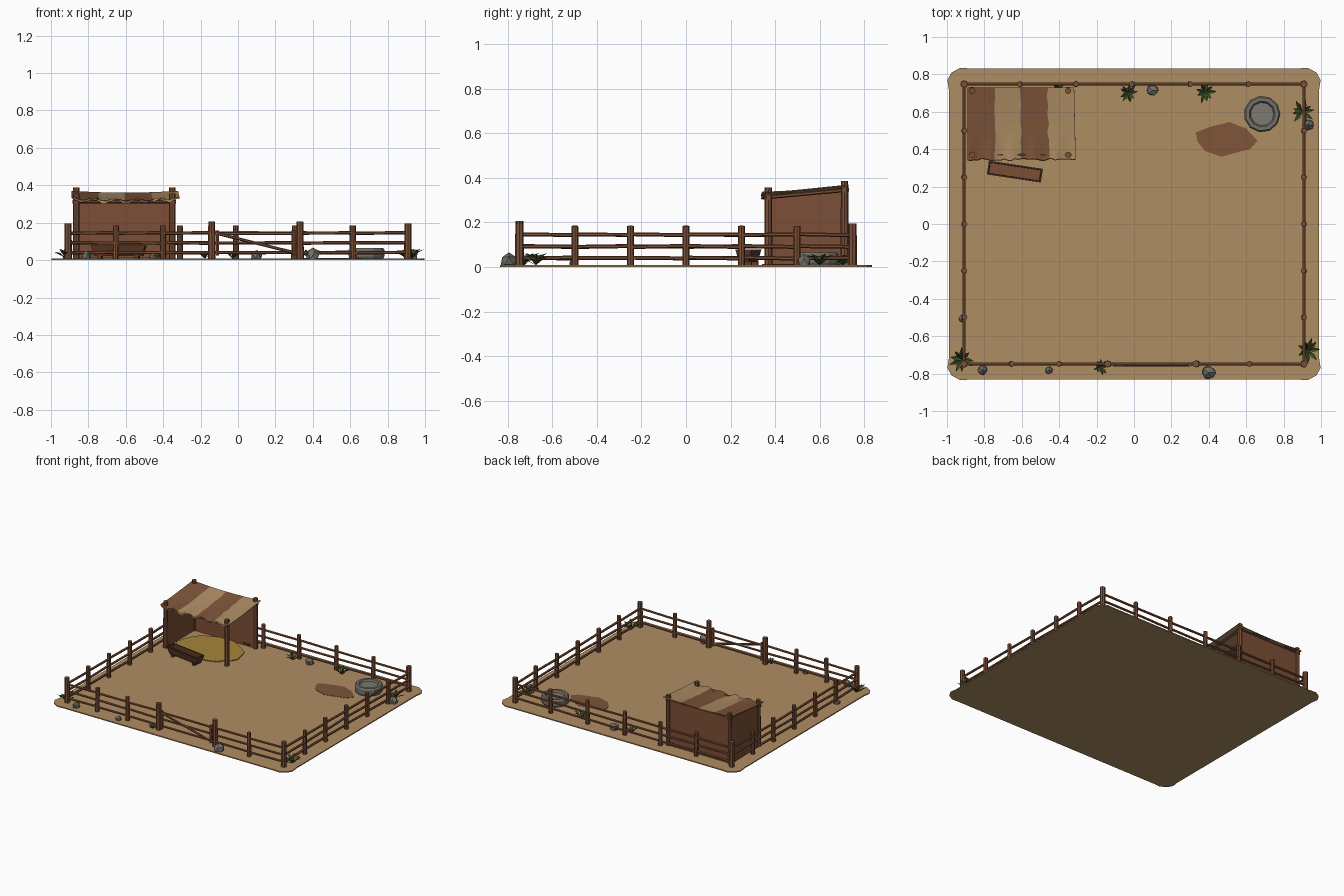
import bpy, bmesh, math, random
from mathutils import Vector, Matrix

random.seed(4)
cube = bpy.data.objects.get("Cube")
if cube:
    bpy.data.objects.remove(cube, do_unlink=True)


def material(name, *rgb):
    lin = [((c / 255 + 0.055) / 1.055) ** 2.4 for c in rgb] + [1.0]
    m = bpy.data.materials.new(name)
    m.use_nodes = True
    m.diffuse_color = lin
    m.node_tree.nodes["Principled BSDF"].inputs["Base Color"].default_value = lin
    return m


SAND = material("sand", 175, 141, 98)
WOOD = material("brown wood", 124, 79, 54)
DARK = material("dark wood", 92, 58, 40)
MUD = material("brown mud and cloth", 127, 85, 58)
CLOTH = material("tan cloth", 174, 142, 100)
HAY = material("hay", 168, 132, 58)
STONE = material("grey stone", 116, 113, 106)
WATER = material("trough water", 124, 122, 112)
LEAF = material("green leaf", 70, 98, 44)
LEAF2 = material("dark green leaf", 50, 74, 36)

TOP = 0.008  # ground surface


def finish(bm, name, *mats):
    bmesh.ops.recalc_face_normals(bm, faces=bm.faces)
    me = bpy.data.meshes.new(name)
    bm.to_mesh(me)
    bm.free()
    for m in mats:
        me.materials.append(m)
    ob = bpy.data.objects.new(name, me)
    bpy.context.collection.objects.link(ob)
    return ob


def pole(bm, a, b, r, sides=8, taper=1.0):
    a, b = Vector(a), Vector(b)
    d = b - a
    mat = Matrix.Translation((a + b) / 2) @ d.to_track_quat("Z", "Y").to_matrix().to_4x4()
    bmesh.ops.create_cone(bm, cap_ends=True, segments=sides, radius1=r,
                          radius2=r * taper, depth=d.length, matrix=mat)


def prism(name, pts, z0, z1, mat):
    bm = bmesh.new()
    face = bm.faces.new([bm.verts.new((x, y, z0)) for x, y in pts])
    up = bmesh.ops.extrude_face_region(bm, geom=[face])
    bmesh.ops.translate(bm, vec=(0, 0, z1 - z0),
                        verts=[v for v in up["geom"] if isinstance(v, bmesh.types.BMVert)])
    return finish(bm, name, mat)


# Ground slab with worn, rounded corners
outline = []
for sx, sy in ((1, 1), (-1, 1), (-1, -1), (1, -1)):
    corner = [(0.99, 0.72), (0.998, 0.77), (0.975, 0.81), (0.93, 0.835), (0.88, 0.832)]
    if sx * sy < 0:
        corner.reverse()
    outline += [(sx * x, sy * y) for x, y in corner]
prism("ground", outline, 0, TOP, SAND)

# Mud patch
prism("mud_patch", [(0.33, 0.49), (0.41, 0.52), (0.51, 0.545), (0.6, 0.51), (0.66, 0.445),
                    (0.62, 0.4), (0.54, 0.38), (0.47, 0.36), (0.38, 0.39), (0.34, 0.44)],
      TOP, TOP + 0.002, MUD)

# Hay bedding with a ragged edge
hay = []
for i in range(28):
    a = math.tau * i / 28
    k = random.uniform(0.92, 1.03)
    hay.append((-0.595 + 0.26 * k * math.cos(a), 0.525 + 0.185 * k * math.sin(a)))
prism("hay_bedding", hay, TOP, TOP + 0.006, HAY)

# Fence posts and rails
X, Y = 0.908, 0.748
back = [(x, Y) for x in (-X, -0.61, -0.31, -0.01, 0.3, 0.61, X)]
sides = [[(s * X, Y * (1 - i / 3)) for i in range(7)] for s in (-1, 1)]
front_a = [(x, -Y) for x in (-X, -0.655, -0.4, -0.14)]
front_b = [(x, -Y) for x in (0.333, 0.617, X)]
runs = [back, front_a, front_b] + sides
posts, rails = bmesh.new(), bmesh.new()
done = set()
for run in runs:
    for x, y in run:
        key = (round(x, 2), round(y, 2))
        if key in done:
            continue
        done.add(key)
        gate_post = y < -0.7 and x in (-0.14, 0.333)
        corner_post = abs(x) == X and abs(y) > 0.7
        h = 0.207 if gate_post else 0.195 if corner_post else 0.185
        r = 0.020 if gate_post or corner_post else 0.016
        lean = random.uniform(-0.003, 0.003)
        pole(posts, (x, y, 0.002), (x + lean, y, h), r, 8, 0.92)
    for (x0, y0), (x1, y1) in zip(run, run[1:]):
        for z in (0.04, 0.092, 0.145):
            j = random.uniform(-0.003, 0.003)
            pole(rails, (x0, y0, z + j), (x1, y1, z - j), 0.0088, 6)
finish(posts, "fence_posts", WOOD)
finish(rails, "fence_rails", WOOD)

# Gate with a diagonal brace
gate = bmesh.new()
for z in (0.04, 0.092, 0.142):
    pole(gate, (-0.125, -Y, z), (0.315, -Y, z), 0.0085, 6)
for x in (-0.11, 0.3):
    pole(gate, (x, -Y - 0.004, 0.025), (x, -Y - 0.004, 0.158), 0.01, 6)
pole(gate, (-0.11, -Y - 0.008, 0.142), (0.3, -Y - 0.008, 0.04), 0.008, 6)
finish(gate, "gate", WOOD)

# Shelter frame
L, R, F, B = -0.865, -0.352, 0.37, 0.712
frame = bmesh.new()
for x in (L, R):
    pole(frame, (x, F, 0.002), (x, F, 0.357), 0.018, 8, 0.92)
    pole(frame, (x, B, 0.002), (x, B, 0.387), 0.018, 8, 0.92)
    pole(frame, (x, F - 0.02, 0.312), (x, B + 0.02, 0.347), 0.009, 6)
for y, z in ((F, 0.312), (B, 0.345)):
    pole(frame, (L - 0.02, y, z), (R + 0.02, y, z), 0.009, 6)
finish(frame, "shelter_frame", WOOD)

# Shelter walls: closed at the back and on one side
walls = bmesh.new()
for (x0, y0, h0), (x1, y1, h1) in (((L, B, 0.342), (R, B, 0.342)),
                                   ((L, F, 0.31), (L, B, 0.342))):
    walls.faces.new([walls.verts.new(p) for p in
                     ((x0, y0, 0.006), (x1, y1, 0.006), (x1, y1, h1), (x0, y0, h0))])
wall = finish(walls, "shelter_walls", WOOD)
thick = wall.modifiers.new("thickness", "SOLIDIFY")
thick.thickness, thick.offset = 0.01, 0

# Striped cloth roof, sagging between the posts and folded along the front
roof = bmesh.new()
NX, NY = 32, 8
bmesh.ops.create_grid(roof, x_segments=NX, y_segments=NY, size=0.5)
for f in roof.faces:
    f.material_index = int((f.calc_center_median().x + 0.5) * 4) % 2
for v in roof.verts:
    u, t = v.co.x + 0.5, v.co.y + 0.5
    sag = 0.016 * math.sin(math.pi * u) * (0.6 + 0.4 * math.sin(math.pi * t))
    fold = 0.007 * max(0, 0.3 - t) / 0.3 * math.cos(u * math.tau * 5)
    x = -0.89 + 0.57 * u + 0.008 * (1 - t) * u
    y = 0.345 + 0.385 * t
    if t < 0.01:
        y += random.uniform(-0.006, 0.006)
    if 0.01 < u < 0.99 and abs(u * 4 - round(u * 4)) < 0.01:
        x += random.uniform(-0.005, 0.005)
    v.co = (x, y, 0.331 + 0.039 * t - sag + fold)
# Ragged hem hanging from the front edge
hem = [e for e in roof.edges if e.is_boundary and all(v.co.y < 0.355 for v in e.verts)]
ext = bmesh.ops.extrude_edge_only(roof, edges=hem)["geom"]
for v in ext:
    if isinstance(v, bmesh.types.BMVert):
        v.co += Vector((0, -0.003, -random.uniform(0.004, 0.016)))
for f in ext:
    if isinstance(f, bmesh.types.BMFace):
        f.material_index = int((f.calc_center_median().x + 0.89) / 0.578 * 4) % 2
cloth = finish(roof, "cloth_roof", MUD, CLOTH)
thick = cloth.modifiers.new("thickness", "SOLIDIFY")
thick.thickness = 0.004

# Feeding trough: tapered box with a hollow top, on two feet
trough = bmesh.new()
bmesh.ops.create_cube(trough, size=1)
for v in trough.verts:
    high = v.co.z > 0
    v.co = (v.co.x * (0.292 if high else 0.26), v.co.y * (0.074 if high else 0.045),
            0.078 if high else 0.022)
trough.faces.ensure_lookup_table()
lid = max(trough.faces, key=lambda f: f.calc_center_median().z)
bmesh.ops.inset_region(trough, faces=[lid], thickness=0.011)
inner = bmesh.ops.extrude_face_region(trough, geom=[lid])["geom"]
bmesh.ops.delete(trough, geom=[lid], context="FACES_ONLY")
bmesh.ops.translate(trough, vec=(0, 0, -0.035),
                    verts=[v for v in inner if isinstance(v, bmesh.types.BMVert)])
for f in trough.faces:
    c = f.calc_center_median()
    f.material_index = int(f.calc_area() > 0.005 and 0.03 < c.z < 0.05 and abs(c.y) < 0.01)
for s in (-1, 1):
    bmesh.ops.create_cube(trough, size=1, matrix=Matrix.Translation((s * 0.1, 0, 0.018))
                          @ Matrix.Diagonal((0.02, 0.06, 0.022, 1)))
ob = finish(trough, "feeding_trough", DARK, WOOD)
ob.location = (-0.637, 0.28, 0)
ob.rotation_euler.z = math.radians(-8.6)

# Stone water basin, lathed from a profile
basin = bmesh.new()
profile = [(0.088, 0.004), (0.098, 0.02), (0.098, 0.055), (0.09, 0.066),
           (0.07, 0.066), (0.062, 0.052), (0, 0.052)]
verts = [basin.verts.new((r, 0, z)) for r, z in profile]
edges = [basin.edges.new(p) for p in zip(verts, verts[1:])]
bmesh.ops.spin(basin, geom=verts + edges, cent=(0, 0, 0), axis=(0, 0, 1),
               angle=math.tau, steps=11)
bmesh.ops.remove_doubles(basin, verts=basin.verts, dist=0.0005)
for f in basin.faces:
    f.material_index = int(max(v.co.z for v in f.verts) < 0.053
                           and f.calc_center_median().xy.length < 0.06)
finish(basin, "stone_basin", STONE, WATER).location = (0.685, 0.588, 0)

# Rocks: x, y, radius
for x, y, r in ((0.1, 0.715, 0.034), (0.93, 0.53, 0.034), (-0.81, -0.782, 0.03),
                (-0.455, -0.782, 0.022), (0.4, -0.795, 0.042), (-0.918, -0.505, 0.022)):
    rock = bmesh.new()
    bmesh.ops.create_icosphere(rock, subdivisions=1, radius=r)
    for v in rock.verts:
        v.co *= random.uniform(0.85, 1.08)
        v.co.z = max(v.co.z + r * 0.5, 0)
    finish(rock, "rock", STONE).location = (x, y, TOP - 0.002)

# Leafy plants: x, y, spread
for x, y, r in ((-0.03, 0.7, 0.05), (0.38, 0.705, 0.058), (0.9, 0.6, 0.064),
                (0.93, -0.675, 0.068), (-0.92, -0.725, 0.068), (-0.178, -0.765, 0.042),
                (-0.41, 0.715, 0.045)):
    plant = bmesh.new()
    for i in range(9):
        a = math.tau * i / 9 + random.uniform(-0.2, 0.2)
        out, side = Vector((math.cos(a), math.sin(a), 0)), Vector((-math.sin(a), math.cos(a), 0))
        reach = r * random.uniform(0.75, 1.1)
        up = Vector((0, 0, r * random.uniform(0.45, 0.95)))
        mid = out * reach * 0.55 + up * 0.75
        base, tip, ridge = (plant.verts.new(p) for p in
                            (Vector(), out * reach + up * 0.9, mid - up * 0.12))
        for s in (-1, 1):
            edge = plant.verts.new(mid + side * s * r * 0.17)
            for tri in ((base, edge, ridge), (ridge, edge, tip)):
                plant.faces.new(tri).material_index = i % 2
    finish(plant, "plant", LEAF, LEAF2).location = (x, y, TOP)
